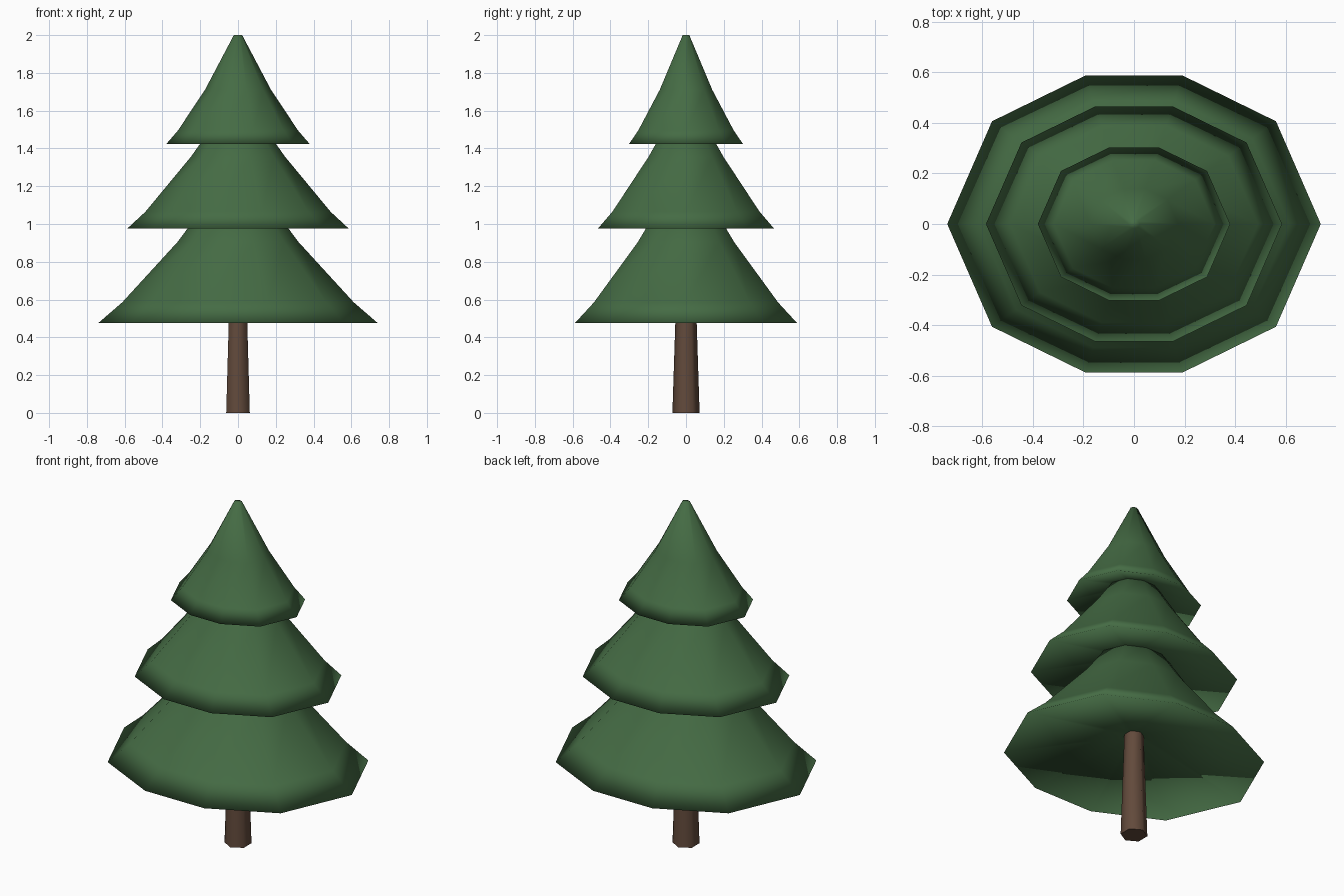
import bpy
import math

cube = bpy.data.objects.get("Cube")
if cube:
    bpy.data.objects.remove(cube, do_unlink=True)


def make_material(name, color):
    mat = bpy.data.materials.new(name)
    mat.use_nodes = True
    mat.diffuse_color = color
    mat.node_tree.nodes["Principled BSDF"].inputs["Base Color"].default_value = color
    return mat


def loft(name, outline, rings, mat):
    """Skin a flat unit outline through (radius, z) rings and cap both ends."""
    n = len(outline)
    verts = [(x * r, y * r, z) for r, z in rings for x, y in outline]
    faces = []
    for k in range(len(rings) - 1):
        for i in range(n):
            j = (i + 1) % n
            faces.append((k * n + i, k * n + j, (k + 1) * n + j, (k + 1) * n + i))
    faces.append(tuple(reversed(range(n))))
    faces.append(tuple(range(len(verts) - n, len(verts))))
    mesh = bpy.data.meshes.new(name)
    mesh.from_pydata(verts, [], faces)
    mesh.materials.append(mat)
    mesh.shade_smooth()
    obj = bpy.data.objects.new(name, mesh)
    bpy.context.collection.objects.link(obj)
    return obj


green = make_material("needle green", (0.059, 0.148, 0.058, 1))
brown = make_material("bark brown", (0.122, 0.068, 0.044, 1))

# Ten-sided oval outline, mirrored from one quarter
quarter = [(1, 0), (0.76, 0.55), (0.26, 0.795)]
half = quarter + [(-x, y) for x, y in reversed(quarter)]
oval = half + [(x, -y) for x, y in reversed(half[1:-1])]

# Foliage tiers: shallow hollow underside, flared rim, then the sloping top
tiers = {
    "lower_foliage": [(0.05, 0.612), (0.738, 0.477),
                      (0.613, 0.585), (0.32, 0.905), (0.19, 1.08)],
    "middle_foliage": [(0.05, 1.09), (0.585, 0.977),
                       (0.49, 1.065), (0.25, 1.355), (0.14, 1.51)],
    "top_foliage": [(0.05, 1.525), (0.38, 1.423),
                    (0.318, 1.495), (0.175, 1.71), (0.022, 2.0)],
}
for name, rings in tiers.items():
    loft(name, oval, rings, green)

# Six-sided tapering trunk with crisp ends
hexagon = [(math.cos(a), math.sin(a))
           for a in (math.radians(30 + 60 * i) for i in range(6))]
trunk = loft("trunk", hexagon, [(0.072, 0), (0.052, 0.62)], brown)
trunk.data.set_sharp_from_angle(angle=math.radians(70))
